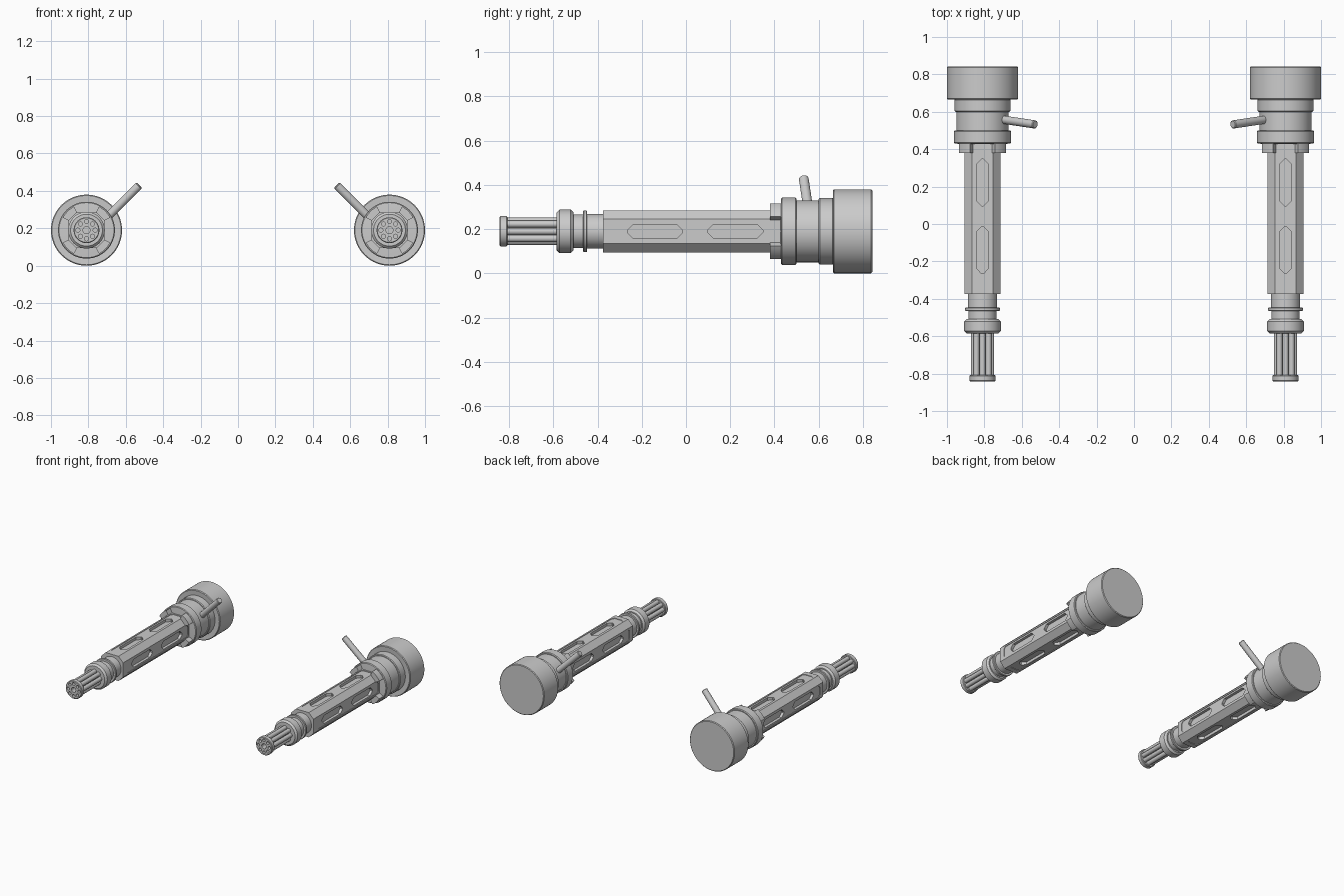
import bpy, bmesh
from math import sin, cos, pi, radians
from mathutils import Matrix, Vector

if "Cube" in bpy.data.objects:
    bpy.data.objects.remove(bpy.data.objects["Cube"])

AXIS_X, AXIS_Z = 0.81, 0.19


def make_object(name, bm, side):
    bmesh.ops.recalc_face_normals(bm, faces=bm.faces)
    mesh = bpy.data.meshes.new(name)
    bm.to_mesh(mesh)
    bm.free()
    ob = bpy.data.objects.new(name, mesh)
    ob.location = (side * AXIS_X, 0, AXIS_Z)
    bpy.context.collection.objects.link(ob)
    return ob


def lathe(bm, profile, n=48, dx=0, dz=0):
    """Revolve (y, radius) points about the y axis; the ends close at radius 0."""
    prev = None
    for y, r in profile:
        if r == 0:
            ring = [bm.verts.new((dx, y, dz))] * n
        else:
            ring = [bm.verts.new((dx + r * cos(2 * pi * i / n), y, dz + r * sin(2 * pi * i / n)))
                    for i in range(n)]
        if prev:
            for i in range(n):
                j = (i + 1) % n
                corners = list(dict.fromkeys((prev[i], prev[j], ring[j], ring[i])))
                bm.faces.new(corners)
        prev = ring


def drum(y0, y1, r, c=0.005):
    """Profile points of one chamfered step."""
    return [(y0, r - c), (y0 + c, r), (y1 - c, r), (y1, r - c)]


def prism(bm, poly, d0, d1, matrix):
    """Extrude a 2D polygon from depth d0 to d1, then place it by matrix."""
    a = [bm.verts.new(matrix @ Vector((u, v, d0))) for u, v in poly]
    b = [bm.verts.new(matrix @ Vector((u, v, d1))) for u, v in poly]
    bm.faces.new(a)
    bm.faces.new(b)
    for i in range(len(poly)):
        j = (i + 1) % len(poly)
        bm.faces.new((a[i], a[j], b[j], b[i]))


def chamfered(u0, u1, w, c):
    return [(u0 + c, -w), (u1 - c, -w), (u1, -w + c), (u1, w - c),
            (u1 - c, w), (u0 + c, w), (u0, w - c), (u0, -w + c)]


def cut(target, cutter):
    cutter.hide_render = True
    mod = target.modifiers.new("cut", 'BOOLEAN')
    mod.operation, mod.solver, mod.object = 'DIFFERENCE', 'EXACT', cutter
    bpy.context.view_layer.objects.active = target
    bpy.ops.object.modifier_apply(modifier=mod.name)
    bpy.data.objects.remove(cutter)


# depth along y (u->x, v->z) and depth along x (u->y, v->z)
ALONG_Y = Matrix(((1, 0, 0, 0), (0, 0, 1, 0), (0, 1, 0, 0), (0, 0, 0, 1)))
ALONG_X = Matrix(((0, 0, 1, 0), (1, 0, 0, 0), (0, 1, 0, 0), (0, 0, 0, 1)))
QUARTERS = [Matrix.Rotation(k * pi / 2, 4, 'Y') for k in range(4)]


def build(side, label):
    smooth = []

    # rear drum and stepped collar
    bm = bmesh.new()
    lathe(bm, [(0.42, 0)] + drum(0.43, 0.50, 0.152) + [(0.50, 0.14), (0.60, 0.14)]
          + drum(0.60, 0.668, 0.150) + drum(0.665, 0.842, 0.19) + [(0.842, 0)], 64)
    smooth.append(make_object(label + "_rear_drum", bm, side))

    # four curved tabs gripping the body
    bm = bmesh.new()
    angles = [radians(28 + 34 * i / 8) for i in range(9)]
    arc = [(0.143 * cos(a), 0.143 * sin(a)) for a in angles]
    arc += [(0.08 * cos(a), 0.08 * sin(a)) for a in reversed(angles)]
    for q in QUARTERS:
        prism(bm, arc, 0.38, 0.435, q @ ALONG_Y)
    smooth.append(make_object(label + "_collar_tabs", bm, side))

    # eight-sided body with recessed panels and slots on four sides
    bm = bmesh.new()
    prism(bm, chamfered(-0.095, 0.095, 0.095, 0.04), -0.375, 0.432, ALONG_Y)
    body = make_object(label + "_body", bm, side)
    bm = bmesh.new()
    for q in QUARTERS:
        prism(bm, chamfered(-0.335, 0.415, 0.044, 0.015), 0.091, 0.12, q @ ALONG_X)
    cut(body, make_object("panel_cutter", bm, side))
    bm = bmesh.new()
    for q in QUARTERS:
        for y0, y1 in ((-0.265, -0.015), (0.097, 0.347)):
            prism(bm, chamfered(y0, y1, 0.031, 0.026), 0.07, 0.12, q @ ALONG_X)
    cut(body, make_object("slot_cutter", bm, side))

    # neck, thin ring and front collar
    bm = bmesh.new()
    lathe(bm, [(-0.36, 0), (-0.36, 0.078), (-0.447, 0.078)]
          + drum(-0.465, -0.447, 0.094, 0.003)[::-1]
          + [(-0.465, 0.076), (-0.508, 0.076)]
          + drum(-0.585, -0.508, 0.098, 0.013)[::-1] + [(-0.585, 0)])
    smooth.append(make_object(label + "_neck", bm, side))

    # cluster of eight tubes around a core
    ring = [(0.046 * cos(k * pi / 4), 0.046 * sin(k * pi / 4)) for k in range(8)]
    bm = bmesh.new()
    for dx, dz in ring:
        lathe(bm, [(-0.57, 0), (-0.57, 0.016), (-0.838, 0.016),
                   (-0.838, 0.011), (-0.70, 0.011), (-0.70, 0)], 16, dx, dz)
    lathe(bm, [(-0.57, 0), (-0.57, 0.027), (-0.835, 0.027),
               (-0.835, 0.019), (-0.70, 0.019), (-0.70, 0)], 24)
    smooth.append(make_object(label + "_barrel_tubes", bm, side))

    # pierced muzzle plate
    bm = bmesh.new()
    lathe(bm, [(-0.842, 0)] + drum(-0.842, -0.808, 0.069, 0.004) + [(-0.808, 0)])
    muzzle = make_object(label + "_muzzle_plate", bm, side)
    bm = bmesh.new()
    for dx, dz, r in [(x, z, 0.011) for x, z in ring] + [(0, 0, 0.019)]:
        lathe(bm, [(-0.9, 0), (-0.9, r), (-0.78, r), (-0.78, 0)], 16, dx, dz)
    cut(muzzle, make_object("hole_cutter", bm, side))
    smooth.append(muzzle)

    # angled side handle, leaning inward and up
    start = Vector((-side * 0.095, 0.56, 0.053))
    end = Vector((-side * 0.282, 0.532, 0.240))
    bm = bmesh.new()
    length = (end - start).length
    lathe(bm, [(0, 0), (0, 0.022), (length - 0.004, 0.022), (length, 0.018), (length, 0)], 24)
    turn = Vector((0, 1, 0)).rotation_difference(end - start).to_matrix().to_4x4()
    bm.transform(Matrix.Translation(start) @ turn)
    smooth.append(make_object(label + "_handle", bm, side))
    return smooth


parts = build(-1, "left") + build(1, "right")
bpy.ops.object.select_all(action='DESELECT')
for ob in parts:
    ob.select_set(True)
bpy.context.view_layer.objects.active = parts[0]
bpy.ops.object.shade_smooth_by_angle(angle=radians(30))
